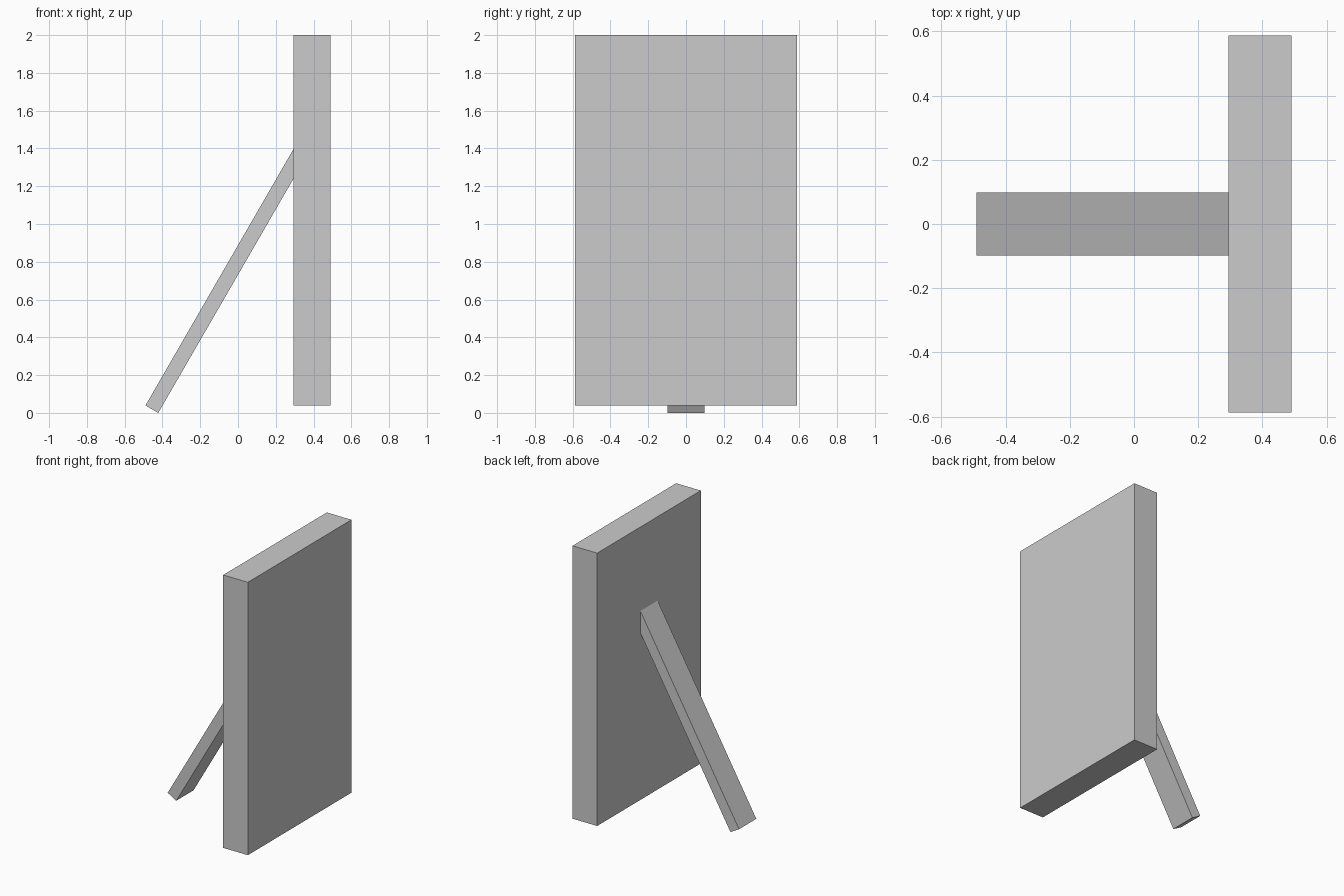
import bpy
import math
from mathutils import Matrix, Vector

cube = bpy.data.objects.get("Cube")
if cube:
    bpy.data.objects.remove(cube, do_unlink=True)

UNIT = 0.196              # panel thickness; the other sizes are multiples of it
LEAN = math.radians(30)   # strut angle from vertical

grey = bpy.data.materials.new("plain grey")
grey.use_nodes = True
colour = (0.6, 0.6, 0.6, 1)
grey.diffuse_color = colour
grey.node_tree.nodes["Principled BSDF"].inputs["Base Color"].default_value = colour


def box(name, size, centre, lean=0):
    """Add a box with its size baked in, tilted about y."""
    bpy.ops.mesh.primitive_cube_add(size=1)
    obj = bpy.context.object
    obj.name = name
    obj.data.transform(Matrix.Diagonal((*size, 1)))
    obj.location = centre
    obj.rotation_euler.y = lean
    obj.data.materials.append(grey)
    return obj


# Upright panel, slightly off the ground
height = 10 * UNIT
box("panel", (UNIT, 6 * UNIT, height), (0.392, 0, 2 - height / 2))

# Leaning strut, its top end set into the panel
thick, length = 0.4 * UNIT, 8 * UNIT
along = Vector((math.sin(LEAN), 0, math.cos(LEAN)))
across = Vector((math.cos(LEAN), 0, -math.sin(LEAN)))
outer_foot = Vector((-0.49, 0, thick * math.sin(LEAN)))
box("support_strut", (thick, UNIT, length),
    outer_foot + along * length / 2 + across * thick / 2, LEAN)
